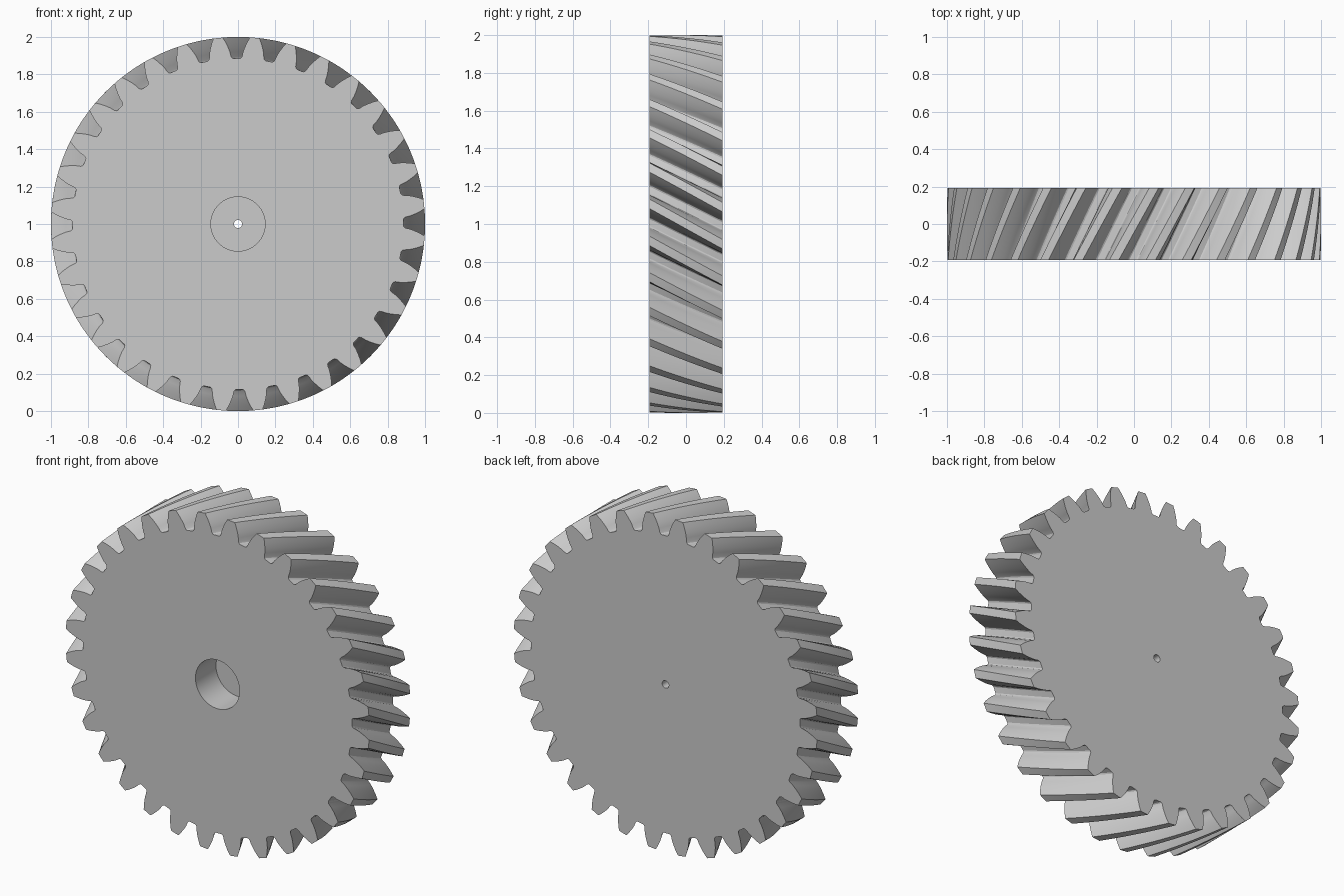
import bpy, bmesh, math

cube = bpy.data.objects.get("Cube")
if cube:
    bpy.data.objects.remove(cube, do_unlink=True)

TEETH = 32
PITCH = math.tau / TEETH
HALF = 0.193          # half of the face width
TWIST = 0.214         # rotation of the teeth from front to back
LEAD = (TWIST - PITCH) / 2
BORE, PIN = 0.145, 0.022
LAYERS = 12

# Half of one tooth gap: radius and half angle, from root to tip
gap = [(0.885, 0.02), (0.889, 0.028), (0.897, 0.033), (0.92, 0.038),
       (0.945, 0.047), (0.975, 0.06), (1.0, 0.073)]
one_tooth = ([(r, -a) for r, a in reversed(gap)] + gap + [(1.0, PITCH / 2)])
profile = [(r, a + k * PITCH + math.pi / 2 + LEAD)
           for k in range(TEETH) for r, a in one_tooth]

bm = bmesh.new()


def ring(y, turn, radius=None):
    """Ring of vertices following the teeth, or a plain circle."""
    return [bm.verts.new(((radius or r) * math.cos(a - turn), y,
                          1 + (radius or r) * math.sin(a - turn)))
            for r, a in profile]


# Helical rim from front to back
rings = [ring(-HALF + 2 * HALF * i / LAYERS, TWIST * i / LAYERS)
         for i in range(LAYERS + 1)]
# Back face, pin hole, bore floor and bore wall
rings += [ring(HALF, TWIST, PIN), ring(0, TWIST, PIN),
          ring(0, 0, BORE), ring(-HALF, 0, BORE)]

# Join each ring to the next; the last one closes the front face
count = len(profile)
for a, b in zip(rings, rings[1:] + rings[:1]):
    for i in range(count):
        j = (i + 1) % count
        bm.faces.new((a[i], a[j], b[j], b[i]))
bmesh.ops.recalc_face_normals(bm, faces=bm.faces)

mesh = bpy.data.meshes.new("helical_gear")
bm.to_mesh(mesh)
bm.free()
gear = bpy.data.objects.new("helical_gear", mesh)
bpy.context.collection.objects.link(gear)

# Plain grey metal
grey = bpy.data.materials.new("grey_metal")
grey.use_nodes = True
color = (0.6, 0.6, 0.6, 1)
grey.diffuse_color = color
grey.node_tree.nodes["Principled BSDF"].inputs["Base Color"].default_value = color
mesh.materials.append(grey)

# Smooth flanks and bore, sharp tooth and face edges
bpy.ops.object.select_all(action='DESELECT')
gear.select_set(True)
bpy.context.view_layer.objects.active = gear
bpy.ops.object.shade_smooth_by_angle(angle=math.radians(30))
